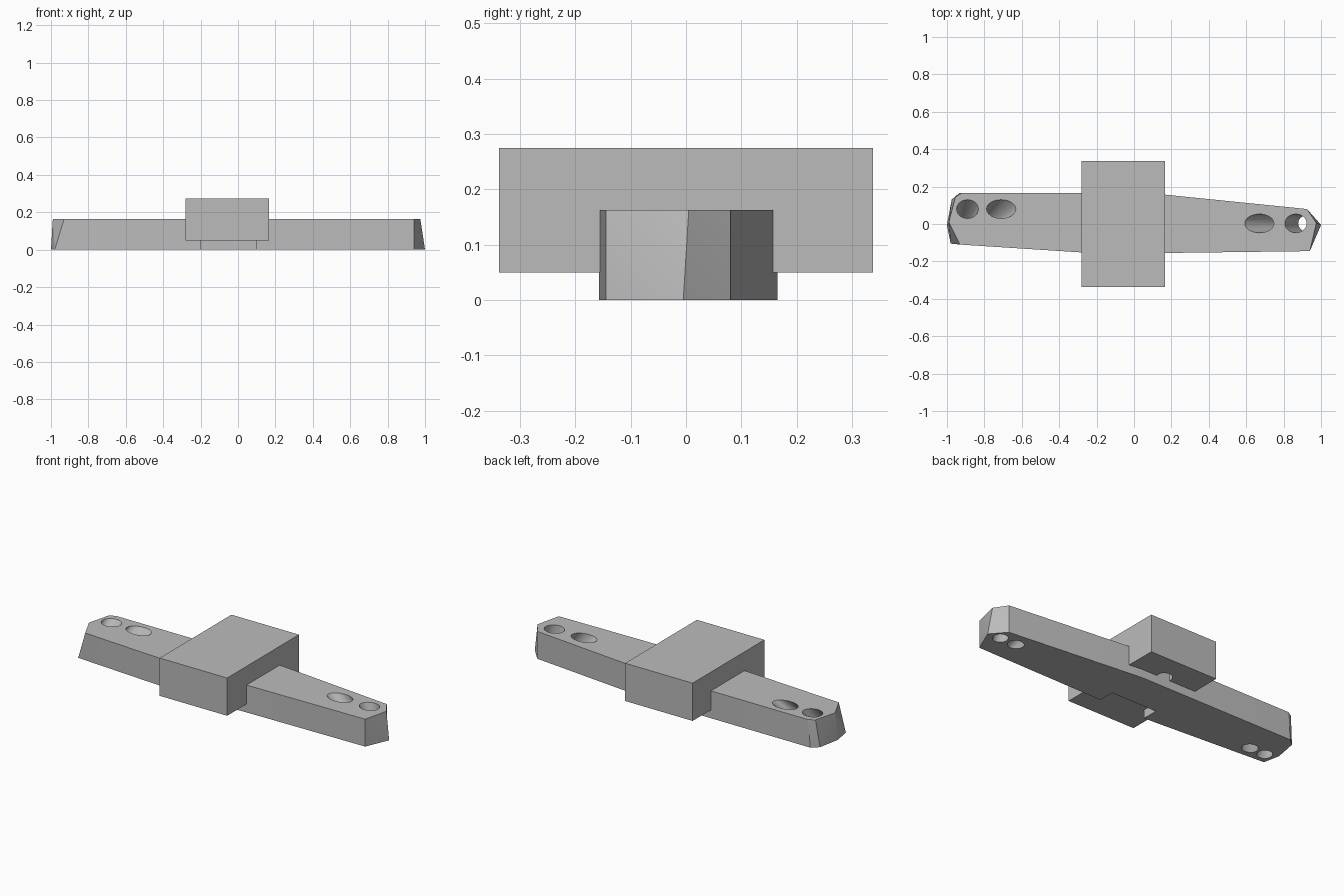
import bpy, bmesh, math

if "Cube" in bpy.data.objects:
    bpy.data.objects.remove(bpy.data.objects["Cube"])

grey = bpy.data.materials.new("plain grey")
grey.diffuse_color = (0.5, 0.5, 0.5, 1)
grey.use_nodes = True
grey.node_tree.nodes["Principled BSDF"].inputs["Base Color"].default_value = grey.diffuse_color


def loft(name, lower, upper, z0, z1):
    """Closed solid between two matching outlines."""
    bm = bmesh.new()
    a = [bm.verts.new((x, y, z0)) for x, y in lower]
    b = [bm.verts.new((x, y, z1)) for x, y in upper]
    n = len(a)
    bm.faces.new(a[::-1])
    bm.faces.new(b)
    sides = [bm.faces.new((a[i], a[(i + 1) % n], b[(i + 1) % n], b[i])) for i in range(n)]
    bmesh.ops.triangulate(bm, faces=sides)
    bmesh.ops.recalc_face_normals(bm, faces=bm.faces[:])
    me = bpy.data.meshes.new(name)
    bm.to_mesh(me)
    bm.free()
    me.materials.append(grey)
    ob = bpy.data.objects.new(name, me)
    bpy.context.collection.objects.link(ob)
    return ob


def rect(x0, x1, y0, y1):
    return [(x0, y0), (x1, y0), (x1, y1), (x0, y1)]


def ellipse(cx, cy, rx, ry, n=32):
    return [(cx + rx * math.cos(2 * math.pi * i / n),
             cy + ry * math.sin(2 * math.pi * i / n)) for i in range(n)]


def cut(target, cutter):
    mod = target.modifiers.new("cut", 'BOOLEAN')
    mod.operation = 'DIFFERENCE'
    mod.solver = 'EXACT'
    mod.object = cutter
    bpy.context.view_layer.objects.active = target
    bpy.ops.object.modifier_apply(modifier=mod.name)
    bpy.data.objects.remove(cutter)


H = 0.163

# Long tapered bar with bevelled ends
middle_front = [(-0.28, -0.152), (-0.05, -0.163), (0.165, -0.155)]
lower = [(-1, -0.005), (-0.98, -0.105)] + middle_front + [
    (0.94, -0.145), (1, -0.005), (0.925, 0.08), (0.165, 0.157), (0.08, 0.165), (-0.935, 0.165), (-0.975, 0.13)]
upper = [(-0.99, 0.01), (-0.93, -0.11)] + middle_front + [
    (0.94, -0.145), (0.975, 0.005), (0.925, 0.08), (0.165, 0.157), (0.08, 0.165), (-0.92, 0.165), (-0.955, 0.145)]
bar = loft("bar", lower, upper, 0, H)

# Notch in the underside of the front edge
cut(bar, loft("notch_cutter", rect(-0.2, 0.1, -0.3, -0.06), rect(-0.2, 0.1, -0.3, -0.06), -0.05, 0.06))

# Slanted, tapering holes: top centre, top radii, bottom centre, bottom radii
holes = [((-0.89, 0.08), (0.058, 0.05), (-0.93, -0.04), (0.042, 0.042)),
         ((-0.71, 0.08), (0.078, 0.05), (-0.83, -0.04), (0.045, 0.042)),
         ((0.67, 0.003), (0.078, 0.05), (0.815, 0.003), (0.045, 0.042)),
         ((0.865, 0.003), (0.058, 0.05), (0.92, 0.003), (0.042, 0.042))]
for tc, tr, bc, br in holes:
    def at(t):
        return ellipse(*[b + (a - b) * t for a, b in zip(tc + tr, bc + br)])
    cut(bar, loft("hole_cutter", at(-0.1), at(1.1), -0.1 * H, 1.1 * H))

# Broad block across the middle, with a small round pocket below
block = loft("centre_block", rect(-0.28, 0.165, -0.338, 0.338), rect(-0.28, 0.165, -0.338, 0.338), 0.05, 0.275)
pocket = ellipse(-0.06, 0.175, 0.045, 0.045)
cut(block, loft("pocket_cutter", pocket, pocket, 0.0, 0.12))

# Smooth hole walls, crisp edges
for ob in (bar, block):
    bpy.ops.object.select_all(action='DESELECT')
    ob.select_set(True)
    bpy.context.view_layer.objects.active = ob
    bpy.ops.object.shade_smooth_by_angle(angle=math.radians(15))
